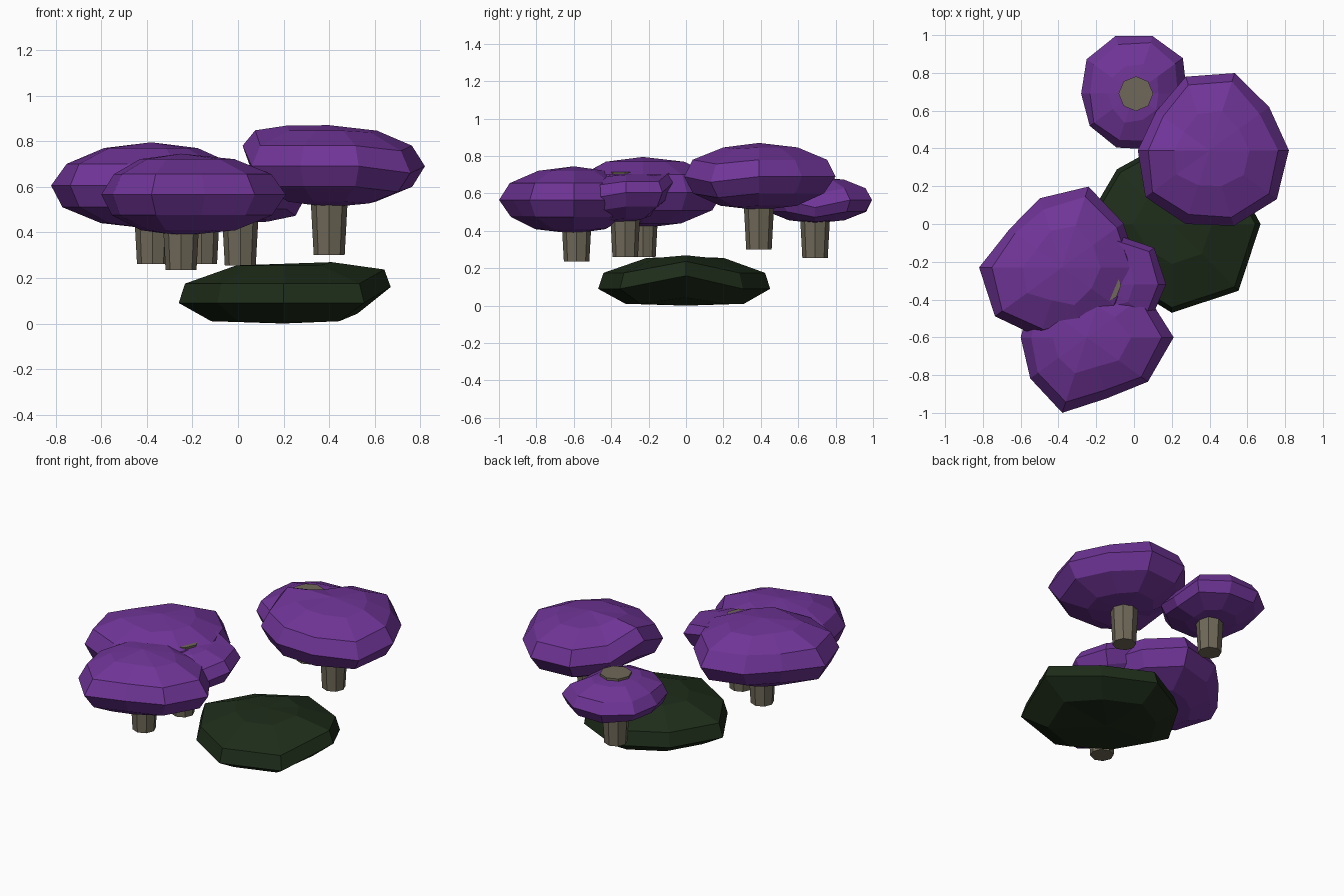
import bpy, bmesh, random
from math import sin, cos, pi

if "Cube" in bpy.data.objects:
    bpy.data.objects.remove(bpy.data.objects["Cube"])

random.seed(4)


def material(name, rgb):
    m = bpy.data.materials.new(name)
    m.diffuse_color = (*rgb, 1)
    m.use_nodes = True
    m.node_tree.nodes["Principled BSDF"].inputs["Base Color"].default_value = m.diffuse_color
    return m


PURPLE = material("cap_purple", (0.16, 0.035, 0.31))
STEM = material("stem_tan", (0.16, 0.14, 0.10))
GREEN = material("base_green", (0.013, 0.026, 0.010))


def blob(name, centre, radii, rings, z_bottom, z_top, mat, lift=None, jitter=0.0):
    """Closed faceted body; rings = (scale, z), radii = one per side, lift = {side: dz}."""
    lift = lift or {}
    n = len(radii)
    cx, cy = centre
    bm = bmesh.new()
    loops = []
    for scale, z in rings:
        loop = []
        for i, r in enumerate(radii):
            a = 2 * pi * i / n
            rr = r * scale + random.uniform(-jitter, jitter) * (scale < 0.99)
            dz = lift.get(i, 0) * scale ** 2
            loop.append(bm.verts.new((cx + rr * cos(a), cy + rr * sin(a), z + dz)))
        loops.append(loop)
    low = bm.verts.new((cx, cy, z_bottom))
    high = bm.verts.new((cx, cy, z_top))
    for i in range(n):
        j = (i + 1) % n
        bm.faces.new((low, loops[0][j], loops[0][i]))
        bm.faces.new((high, loops[-1][i], loops[-1][j]))
        for a, b in zip(loops, loops[1:]):
            bm.faces.new((a[i], a[j], b[j], b[i]))
    bmesh.ops.recalc_face_normals(bm, faces=bm.faces)
    me = bpy.data.meshes.new(name)
    bm.to_mesh(me)
    bm.free()
    me.materials.append(mat)
    ob = bpy.data.objects.new(name, me)
    bpy.context.collection.objects.link(ob)
    return ob


def mushroom(name, centre, zc, h, radii, stem_at, stem_z, lift=None):
    # squashed, irregular ten-sided cap
    rings = [(sin(pi * k / 6), zc - h * cos(pi * k / 6)) for k in range(1, 6)]
    blob(name + "_cap", centre, radii, rings, zc - h, zc + h, PURPLE, lift, 0.012)
    # eight-sided stem, widening upward
    z0, z1 = stem_z
    blob(name + "_stem", stem_at, [1] * 8, [(0.068, z0), (0.092, z1)], z0, z1, STEM)


mushroom("right", (0.40, 0.39), 0.69, 0.18,
         [.42, .39, .43, .41, .35, .38, .42, .41, .42, .44],
         (0.40, 0.39), (0.30, 0.74), {5: 0.09, 9: -0.03})
mushroom("back", (0.0, 0.69), 0.565, 0.125,
         [.28, .32, .32, .32, .31, .28, .29, .30, .31, .29],
         (0.01, 0.69), (0.255, 0.695), {0: -0.04})
mushroom("left", (-0.38, -0.23), 0.605, 0.19,
         [.40, .40, .45, .385, .345, .44, .44, .39, .40, .40],
         (-0.375, -0.23), (0.26, 0.70))
mushroom("front", (-0.25, -0.60), 0.565, 0.18,
         [.46, .39, .36, .36, .36, .35, .37, .42, .34, .40],
         (-0.25, -0.585), (0.235, 0.67))
mushroom("middle", (-0.16, -0.32), 0.575, 0.135,
         [.33, .33, .27, .28, .28, .28, .27, .25, .25, .31],
         (-0.16, -0.325), (0.26, 0.715), {0: 0.03, 1: 0.03, 2: 0.09})

# flat eight-sided mossy stone
blob("mossy_base", (0.20, 0.0), [.47, .43, .45, .41, .46, .41, .47, .50],
     [(0.69, 0.01), (1.0, 0.09), (0.94, 0.175), (0.45, 0.255)],
     0.0, 0.262, GREEN, {0: 0.07})
